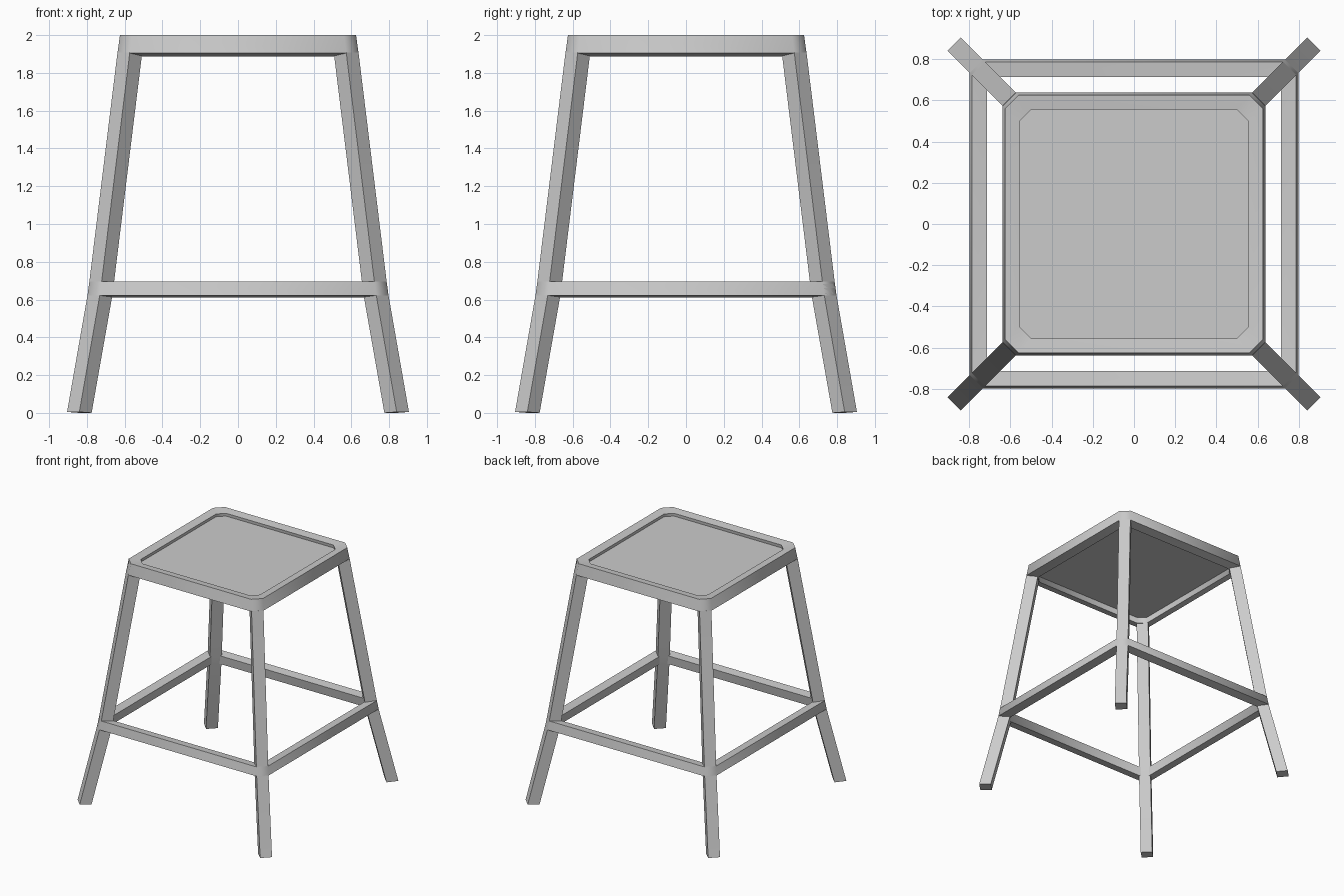
import bpy
import bmesh
import math
from mathutils import Matrix, Vector

cube = bpy.data.objects.get("Cube")
if cube:
    bpy.data.objects.remove(cube)

mat = bpy.data.materials.new("light grey metal")
mat.use_nodes = True
GREY = (0.6, 0.6, 0.6, 1)
mat.diffuse_color = GREY
mat.node_tree.nodes["Principled BSDF"].inputs["Base Color"].default_value = GREY

CHAMFER = 0.065          # corner cut, equal to the leg width seen square on


def finish(name, bm):
    bmesh.ops.recalc_face_normals(bm, faces=bm.faces)
    mesh = bpy.data.meshes.new(name)
    bm.to_mesh(mesh)
    bm.free()
    mesh.materials.append(mat)
    obj = bpy.data.objects.new(name, mesh)
    bpy.context.collection.objects.link(obj)
    bpy.ops.object.select_all(action='DESELECT')
    obj.select_set(True)
    bpy.context.view_layer.objects.active = obj
    bpy.ops.object.shade_smooth_by_angle(angle=math.radians(50))


def octagon(bm, half, z, cut):
    """Square loop with cut corners."""
    points = []
    for i in range(4):
        turn = Matrix.Rotation(i * math.pi / 2, 3, 'Z')
        for p in ((half, half - cut, z), (half - cut, half, z)):
            points.append(bm.verts.new(turn @ Vector(p)))
    return points


def bridge(bm, a, b):
    n = len(a)
    for i in range(n):
        j = (i + 1) % n
        bm.faces.new((a[i], a[j], b[j], b[i]))


def ring(name, section):
    """Closed frame whose tilted section is a list of (half width, height, cut)."""
    bm = bmesh.new()
    loops = [octagon(bm, *s) for s in section]
    for i, loop in enumerate(loops):
        bridge(bm, loop, loops[(i + 1) % len(loops)])
    finish(name, bm)


# Seat frame and foot rails share the inward lean of the legs
ring("seat_frame", [(0.625, 2.0, CHAMFER), (0.638, 1.905, CHAMFER),
                    (0.565, 1.888, 0.055), (0.555, 1.99, 0.055)])
ring("foot_rails", [(0.787, 0.695, CHAMFER), (0.797, 0.622, CHAMFER),
                    (0.722, 0.612, 0.01), (0.713, 0.686, 0.01)])

# Recessed seat panel
bm = bmesh.new()
low, high = octagon(bm, 0.562, 1.935, 0.055), octagon(bm, 0.562, 1.965, 0.055)
bridge(bm, low, high)
bm.faces.new(low)
bm.faces.new(high)
finish("seat_panel", bm)

# Legs: square bars on the diagonals, bent at the rails
LEG_PATH = [(0.905, 0.005, 0.0), (0.797, 0.622, 0.612),
            (0.787, 0.695, 0.686), (0.638, 1.908, 1.9)]
for name, quarter in (("back_left_leg", 0), ("back_right_leg", 1),
                      ("front_right_leg", 2), ("front_left_leg", 3)):
    bm = bmesh.new()
    loops = []
    for out, z_out, z_in in LEG_PATH:
        mid, inner = out - CHAMFER, out - 2 * CHAMFER
        loops.append([bm.verts.new(p) for p in (
            (out, mid, z_out), (mid, out, z_out),
            (inner, mid, z_in), (mid, inner, z_in))])
    for a, b in zip(loops, loops[1:]):
        bridge(bm, a, b)
    bm.faces.new(loops[0])
    bm.faces.new(loops[-1])
    bm.transform(Matrix.Rotation(quarter * math.pi / 2, 4, 'Z'))
    finish(name, bm)
